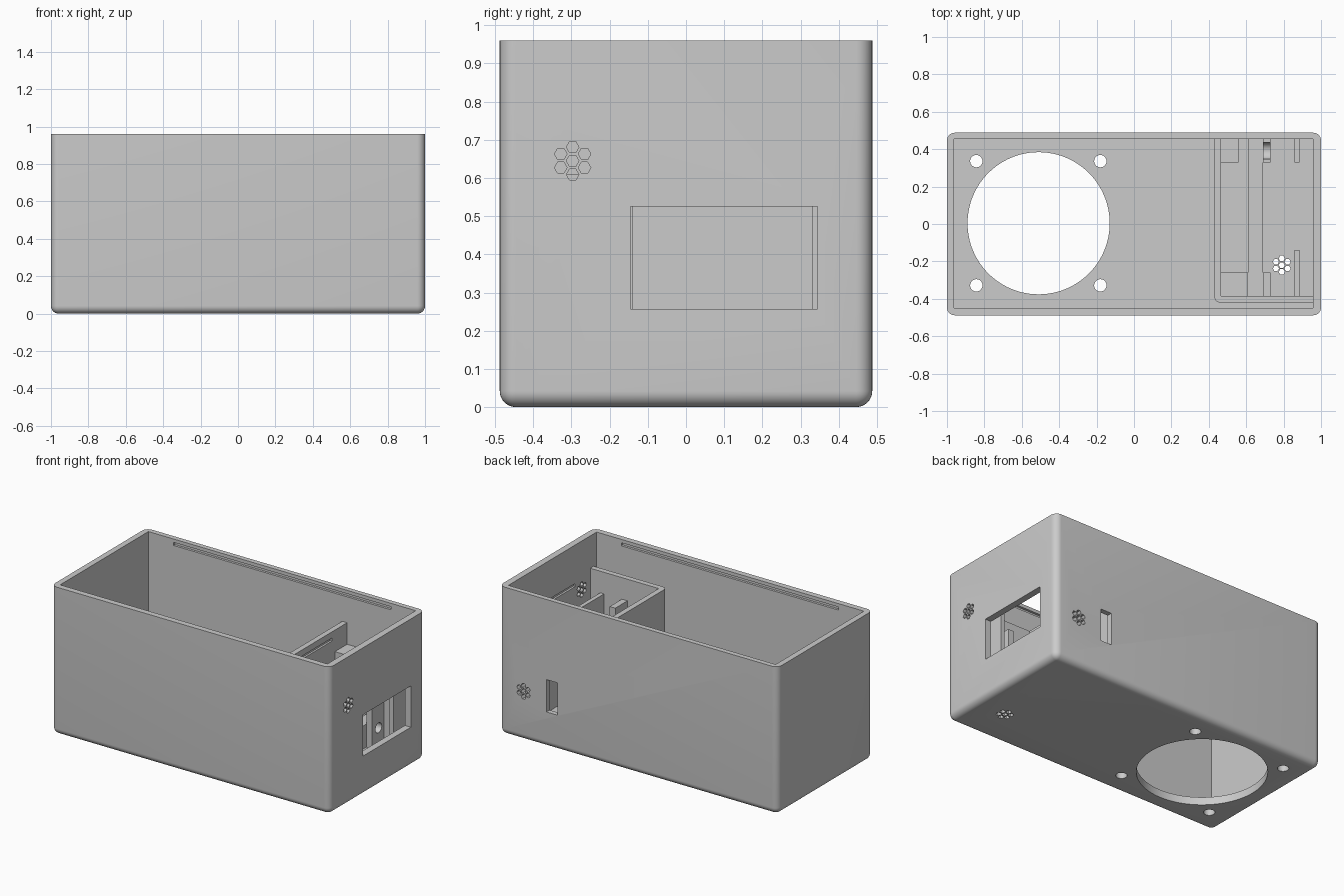
import bpy, bmesh, math
from mathutils import Matrix, Vector

if "Cube" in bpy.data.objects:
    bpy.data.objects.remove(bpy.data.objects["Cube"])

grey = bpy.data.materials.new("plain grey")
grey.diffuse_color = (0.6, 0.6, 0.6, 1)
grey.use_nodes = True
grey.node_tree.nodes["Principled BSDF"].inputs["Base Color"].default_value = grey.diffuse_color


def finish(name, bm, helper=False):
    bmesh.ops.recalc_face_normals(bm, faces=bm.faces)
    mesh = bpy.data.meshes.new(name)
    bm.to_mesh(mesh)
    bm.free()
    mesh.materials.append(grey)
    ob = bpy.data.objects.new(name, mesh)
    bpy.context.collection.objects.link(ob)
    ob.hide_render = helper
    return ob


def box(bm, x0, x1, y0, y1, z0, z1):
    m = Matrix.Translation(((x0 + x1) / 2, (y0 + y1) / 2, (z0 + z1) / 2))
    m = m @ Matrix.Diagonal((x1 - x0, y1 - y0, z1 - z0, 1))
    return bmesh.ops.create_cube(bm, size=1, matrix=m)["verts"]


def rod(bm, center, axis, radius, length, sides):
    rot = {"z": Matrix(), "x": Matrix.Rotation(math.pi / 2, 4, "Y"),
           "y": Matrix.Rotation(math.pi / 2, 4, "X")}[axis]
    bmesh.ops.create_cone(bm, cap_ends=True, segments=sides, radius1=radius, radius2=radius,
                          depth=length, matrix=Matrix.Translation(center) @ rot)


def grille(bm, center, across, up, radius=0.0165, pitch=0.036):
    # seven hexagonal prisms in a honeycomb, cut along the third axis
    a, u = Vector(across), Vector(up)
    n = a.cross(u)
    spots = [(0, 0)] + [(math.radians(30 + 60 * k), pitch) for k in range(6)]
    for ang, d in spots:
        c = Vector(center) + a * d * math.cos(ang) + u * d * math.sin(ang)
        rings = []
        for side in (-0.06, 0.06):
            rings.append([bm.verts.new(c + n * side
                          + a * radius * math.cos(k * math.pi / 3)
                          + u * radius * math.sin(k * math.pi / 3)) for k in range(6)])
        bm.faces.new(rings[0])
        bm.faces.new(rings[1])
        for k in range(6):
            j = (k + 1) % 6
            bm.faces.new((rings[0][k], rings[0][j], rings[1][j], rings[1][k]))


def cut(ob, cutter):
    mod = ob.modifiers.new("cut", "BOOLEAN")
    mod.operation = "DIFFERENCE"
    mod.solver = "EXACT"
    mod.object = cutter
    dg = bpy.context.evaluated_depsgraph_get()
    mesh = bpy.data.meshes.new_from_object(ob.evaluated_get(dg))
    ob.modifiers.clear()
    ob.data = mesh
    bpy.data.objects.remove(cutter)


def smooth(ob):
    bpy.ops.object.select_all(action="DESELECT")
    ob.select_set(True)
    bpy.context.view_layer.objects.active = ob
    bpy.ops.object.shade_smooth_by_angle(angle=math.radians(30))


# Outer shell with rounded upright corners and rounded bottom rim
bm = bmesh.new()
box(bm, -1, 1, -0.488, 0.488, 0, 0.96)
edges = [e for e in bm.edges if min(v.co.z for v in e.verts) < 0.01]
bmesh.ops.bevel(bm, geom=edges, offset=0.042, segments=8, profile=0.5, affect="EDGES")
case = finish("case", bm)

# Hollow interior
bm = bmesh.new()
box(bm, -0.962, 0.957, -0.45, 0.455, 0.05, 1.1)
cut(case, finish("cavity_cutter", bm, True))

# Openings in the floor and walls
bm = bmesh.new()
rod(bm, (-0.51, 0.004, 0), "z", 0.38, 0.3, 96)
for x in (-0.843, -0.18):
    for y in (-0.328, 0.336):
        rod(bm, (x, y, 0), "z", 0.033, 0.3, 32)
box(bm, 0.92, 1.1, -0.145, 0.345, 0.257, 0.525)
box(bm, 0.58, 0.66, 0.42, 0.6, 0.23, 0.44)
grille(bm, (0.79, -0.22, 0.025), (1, 0, 0), (0, 1, 0))
grille(bm, (0.98, -0.297, 0.645), (0, 1, 0), (0, 0, 1))
grille(bm, (0.825, 0.475, 0.32), (1, 0, 0), (0, 0, 1))
# lid grooves in the long walls and board groove in the right wall
box(bm, -0.78, 0.78, -0.465, -0.44, 0.918, 0.938)
box(bm, -0.78, 0.78, 0.445, 0.47, 0.918, 0.938)
box(bm, 0.95, 0.97, -0.23, 0.3, 0.69, 0.71)
cut(case, finish("opening_cutter", bm, True))
smooth(case)

# L-shaped compartment wall with a rounded outer corner
bm = bmesh.new()
outline = [(0.465, 0.46), (0.43, 0.46)]
for k in range(7):
    a = math.pi + k * math.pi / 12
    outline.append((0.46 + 0.03 * math.cos(a), -0.39 + 0.03 * math.sin(a)))
outline += [(0.962, -0.42), (0.962, -0.385), (0.465, -0.385)]
face = bm.faces.new([bm.verts.new((x, y, 0.045)) for x, y in outline])
top = bmesh.ops.extrude_face_region(bm, geom=[face])["geom"]
bmesh.ops.translate(bm, vec=(0, 0, 0.705), verts=[v for v in top if isinstance(v, bmesh.types.BMVert)])
divider = finish("compartment_wall", bm)
bm = bmesh.new()
box(bm, 0.452, 0.48, -0.23, 0.3, 0.69, 0.71)
cut(divider, finish("groove_cutter", bm, True))
smooth(divider)

# Retaining posts, supports and low shelf inside the compartment
for name, dims in {
    "window_post_front": (0.858, 0.885, -0.39, -0.14, 0.045, 0.61),
    "window_post_back": (0.858, 0.885, 0.33, 0.46, 0.045, 0.61),
    "middle_post_front": (0.69, 0.73, -0.39, -0.26, 0.045, 0.61),
    "corner_post_back": (0.46, 0.56, 0.33, 0.46, 0.045, 0.61),
    "corner_block_front": (0.46, 0.61, -0.39, -0.26, 0.045, 0.22),
    "low_shelf": (0.61, 0.69, -0.39, 0.46, 0.045, 0.2),
}.items():
    bm = bmesh.new()
    box(bm, *dims)
    finish(name, bm)

# Middle back post with a cable hole and a saddle notch
bm = bmesh.new()
box(bm, 0.69, 0.73, 0.33, 0.46, 0.045, 0.61)
post = finish("middle_post_back", bm)
bm = bmesh.new()
rod(bm, (0.71, 0.4, 0.16), "x", 0.032, 0.1, 32)
rod(bm, (0.71, 0.392, 0.61), "x", 0.045, 0.1, 32)
cut(post, finish("post_cutter", bm, True))
smooth(post)
